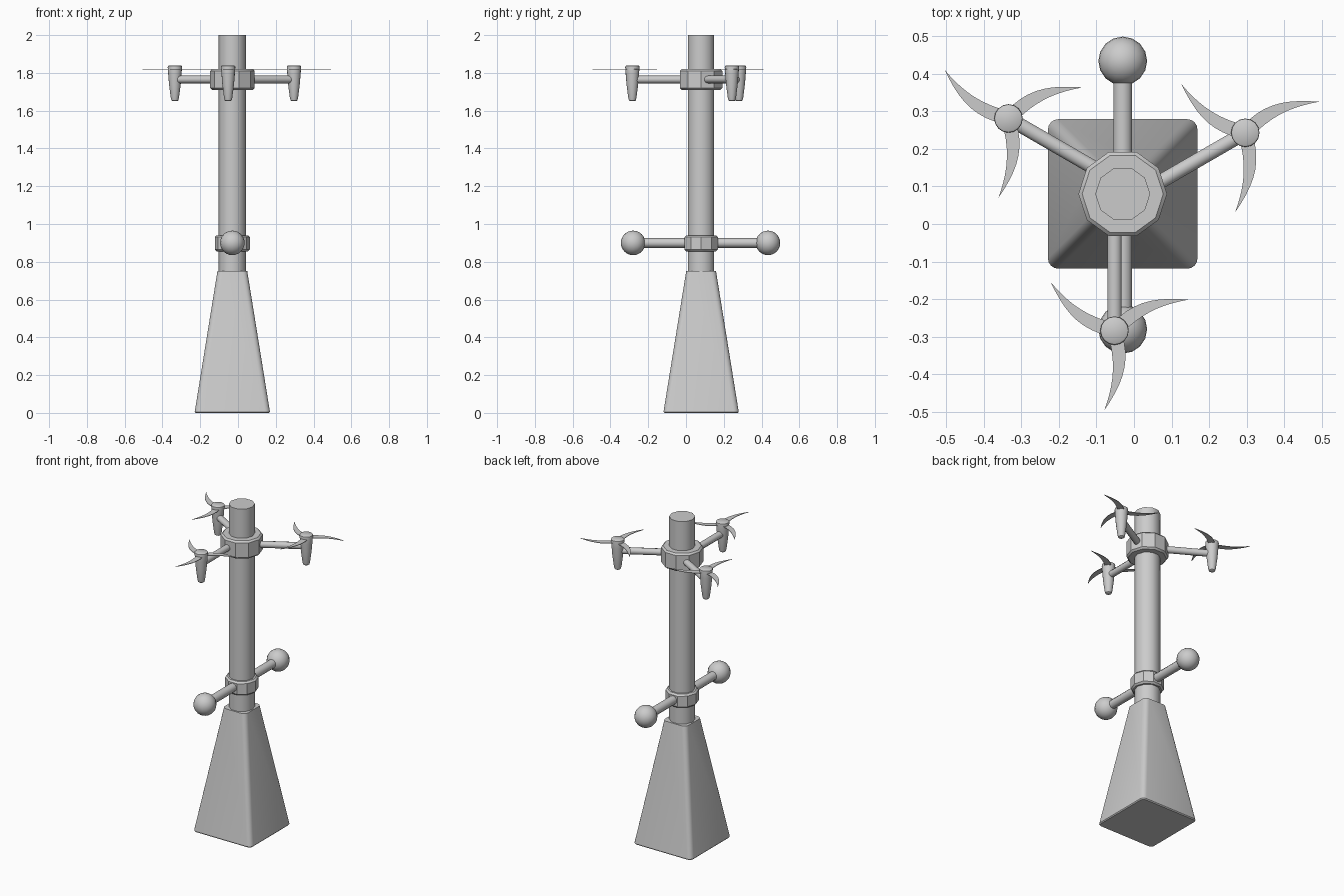
import bpy, bmesh, math
from mathutils import Vector, Matrix
from mathutils.geometry import interpolate_bezier

if "Cube" in bpy.data.objects:
    bpy.data.objects.remove(bpy.data.objects["Cube"])

CX, CY = -0.03, 0.08   # axis of the mast


def add(name, bm, angle=30):
    bmesh.ops.recalc_face_normals(bm, faces=bm.faces)
    me = bpy.data.meshes.new(name)
    bm.to_mesh(me)
    bm.free()
    ob = bpy.data.objects.new(name, me)
    bpy.context.collection.objects.link(ob)
    bpy.ops.object.select_all(action='DESELECT')
    ob.select_set(True)
    bpy.context.view_layer.objects.active = ob
    bpy.ops.object.shade_smooth_by_angle(angle=math.radians(angle))
    return ob


def lathe(name, profile, sides, centre, angle=30):
    """Closed turned shape from (radius, z) points."""
    bm = bmesh.new()
    rings = []
    for r, z in profile:
        rings.append([bm.verts.new((centre[0] + r * math.cos(math.tau * i / sides),
                                    centre[1] + r * math.sin(math.tau * i / sides), z))
                      for i in range(sides)])
    for a, b in zip(rings, rings[1:]):
        for i in range(sides):
            j = (i + 1) % sides
            bm.faces.new((a[i], a[j], b[j], b[i]))
    bm.faces.new(rings[0][::-1])
    bm.faces.new(rings[-1])
    return add(name, bm, angle)


def rod(name, p, q, radius, sides=10):
    p, q = Vector(p), Vector(q)
    bm = bmesh.new()
    m = Matrix.Translation((p + q) / 2) @ (q - p).to_track_quat('Z', 'Y').to_matrix().to_4x4()
    bmesh.ops.create_cone(bm, cap_ends=True, segments=sides, radius1=radius,
                          radius2=radius, depth=(q - p).length, matrix=m)
    return add(name, bm, 40)


def collar(name, r, z0, z1, b=0.01):
    lathe(name, [(r - b, z0), (r, z0 + b), (r, z1 - b), (r - b, z1)], 10, (CX, CY), 30)


# tapered base with rounded corners
bm = bmesh.new()
bmesh.ops.create_cube(bm, size=1)
for v in bm.verts:
    h = 0.2 if v.co.z < 0 else 0.079
    v.co = (CX + math.copysign(h, v.co.x), CY + math.copysign(h, v.co.y),
            0 if v.co.z < 0 else 0.75)
upright = [e for e in bm.edges if abs(e.verts[0].co.z - e.verts[1].co.z) > 0.5]
bmesh.ops.bevel(bm, geom=upright, offset=0.027, segments=4, profile=0.5, affect='EDGES')
foot = [e for e in bm.edges if max(v.co.z for v in e.verts) < 0.001]
bmesh.ops.bevel(bm, geom=foot, offset=0.006, segments=1, affect='EDGES')
add("base", bm, 40)

# mast and its two collars
lathe("mast", [(0.073, 0.7), (0.073, 2.0)], 10, (CX, CY), 40)
collar("lower_collar", 0.093, 0.855, 0.94)
collar("upper_collar", 0.118, 1.71, 1.82)

# cross bar with a ball on each end
for label, y in (("front", -0.28), ("back", 0.434)):
    rod(label + "_bar", (CX, CY, 0.9), (CX, y, 0.9), 0.026)
    bm = bmesh.new()
    bmesh.ops.create_uvsphere(bm, u_segments=16, v_segments=12, radius=0.065,
                              matrix=Matrix.Translation((CX, y, 0.9)))
    add(label + "_ball", bm, 40)


# curved blade outline: two bezier edges meeting at the tip
def blade_outline():
    def curve(*pts):
        return list(interpolate_bezier(*[Vector((x, y, 0)) for x, y in pts], 10))
    tip = (-0.027, -0.212)
    lead = curve((0.018, 0), (0.045, -0.085), (0.022, -0.14), tip)
    trail = curve((-0.02, 0), (0.008, -0.09), (-0.005, -0.15), tip)
    return lead, trail


def rotor(name, x, y, z, thick=0.003):
    lead, trail = blade_outline()
    bm = bmesh.new()
    for k in range(3):
        m = Matrix.Translation((x, y, z)) @ Matrix.Rotation(math.tau * k / 3, 4, 'Z')
        up = Vector((0, 0, thick))
        lo = [[bm.verts.new(m @ p) for p in e] for e in (lead, trail[:-1])]
        hi = [[bm.verts.new(m @ (p + up)) for p in e] for e in (lead, trail[:-1])]
        for a, b in (lo, hi):
            n = len(b)
            for i in range(n - 1):
                bm.faces.new((a[i], a[i + 1], b[i + 1], b[i]))
            bm.faces.new((a[n - 1], a[n], b[n - 1]))
        rim_lo = lo[0] + lo[1][::-1]
        rim_hi = hi[0] + hi[1][::-1]
        for i in range(len(rim_lo)):
            j = (i + 1) % len(rim_lo)
            bm.faces.new((rim_lo[i], rim_lo[j], rim_hi[j], rim_hi[i]))
    add(name, bm, 30)


# three arms, each carrying a tapered motor pod and a rotor
for n, deg in enumerate((30, 150, 270), 1):
    a = math.radians(deg)
    u = Vector((math.cos(a), math.sin(a), 0))
    side = Vector((-u.y, u.x, 0))
    start = Vector((CX, CY, 1.765)) - side * 0.022
    end = start + u * 0.364
    rod(f"arm_{n}", start + u * 0.05, end, 0.02)
    lathe(f"motor_pod_{n}", [(0.012, 1.65), (0.018, 1.654), (0.022, 1.67), (0.031, 1.74),
                             (0.035, 1.79), (0.038, 1.83), (0.037, 1.836), (0.033, 1.839)],
          16, (end.x, end.y), 40)
    rotor(f"rotor_{n}", end.x, end.y, 1.817)
